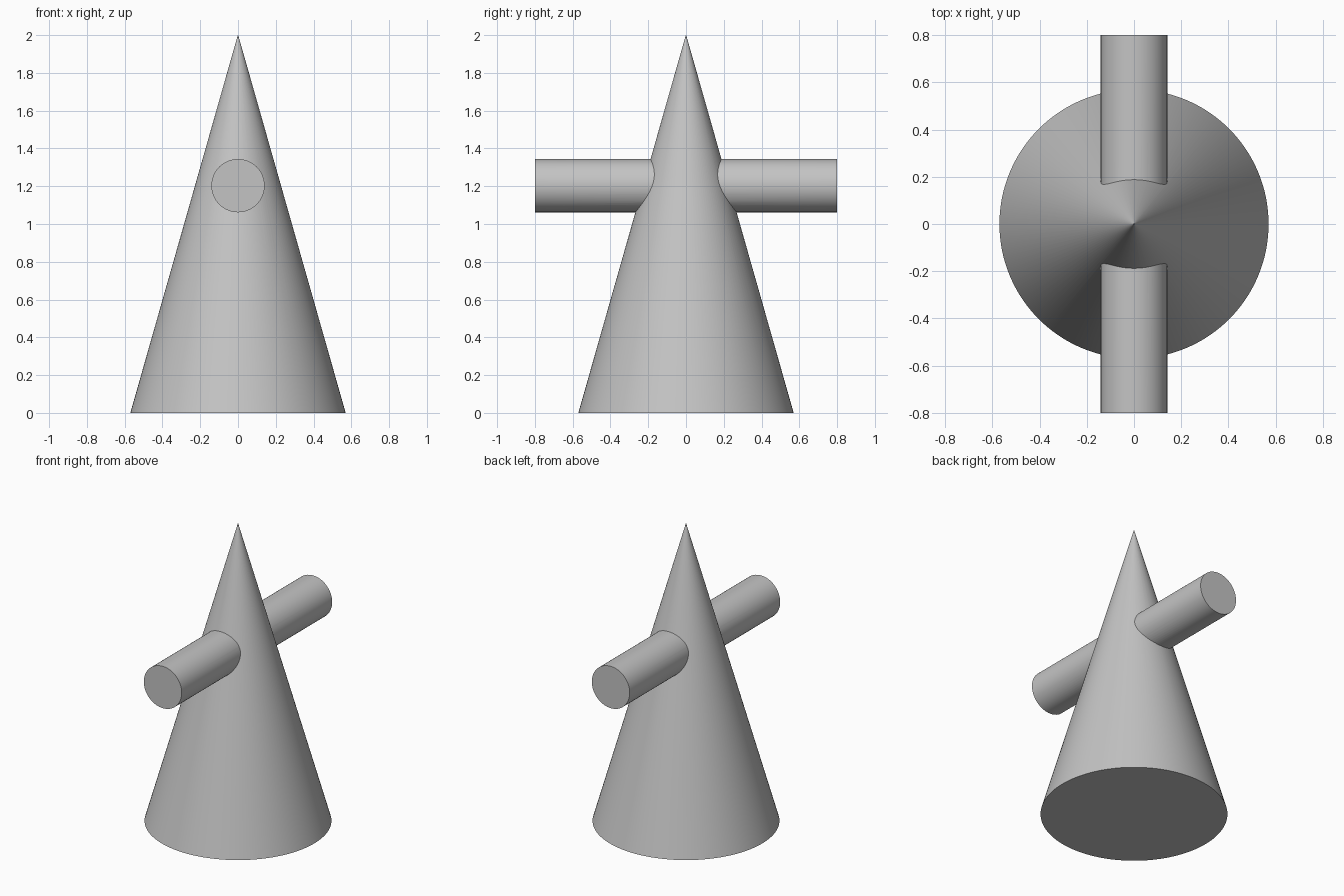
import bpy
import math

cube = bpy.data.objects.get("Cube")
if cube:
    bpy.data.objects.remove(cube, do_unlink=True)

HEIGHT = 2.0
BASE_RADIUS = 0.57
TIP_RADIUS = 0.001
BAR_RADIUS = 0.141
BAR_LENGTH = 1.6
BAR_Z = 1.203
SIDES = 128

grey = bpy.data.materials.new("plain grey")
grey.use_nodes = True
colour = (0.55, 0.55, 0.55, 1.0)
grey.diffuse_color = colour
grey.node_tree.nodes["Principled BSDF"].inputs["Base Color"].default_value = colour


def finish(obj, name):
    obj.name = name
    obj.data.materials.append(grey)
    return obj


# Tall cone body
bpy.ops.mesh.primitive_cone_add(vertices=SIDES, radius1=BASE_RADIUS, radius2=TIP_RADIUS,
                                depth=HEIGHT, location=(0, 0, HEIGHT / 2))
cone = finish(bpy.context.object, "cone_with_crossbar")

# Round bar passing through from front to back
bpy.ops.mesh.primitive_cylinder_add(vertices=SIDES // 2, radius=BAR_RADIUS, depth=BAR_LENGTH,
                                    location=(0, 0, BAR_Z), rotation=(math.pi / 2, 0, 0))
bar = finish(bpy.context.object, "crossbar")

# Merge both into one clean solid
union = cone.modifiers.new("merge_bar", 'BOOLEAN')
union.operation = 'UNION'
union.solver = 'EXACT'
union.object = bar
bpy.ops.object.select_all(action='DESELECT')
cone.select_set(True)
bpy.context.view_layer.objects.active = cone
bpy.ops.object.modifier_apply(modifier=union.name)
bpy.data.objects.remove(bar, do_unlink=True)

# Smooth round sides, crisp rims and seams
bpy.ops.object.shade_smooth_by_angle(angle=math.radians(30))
